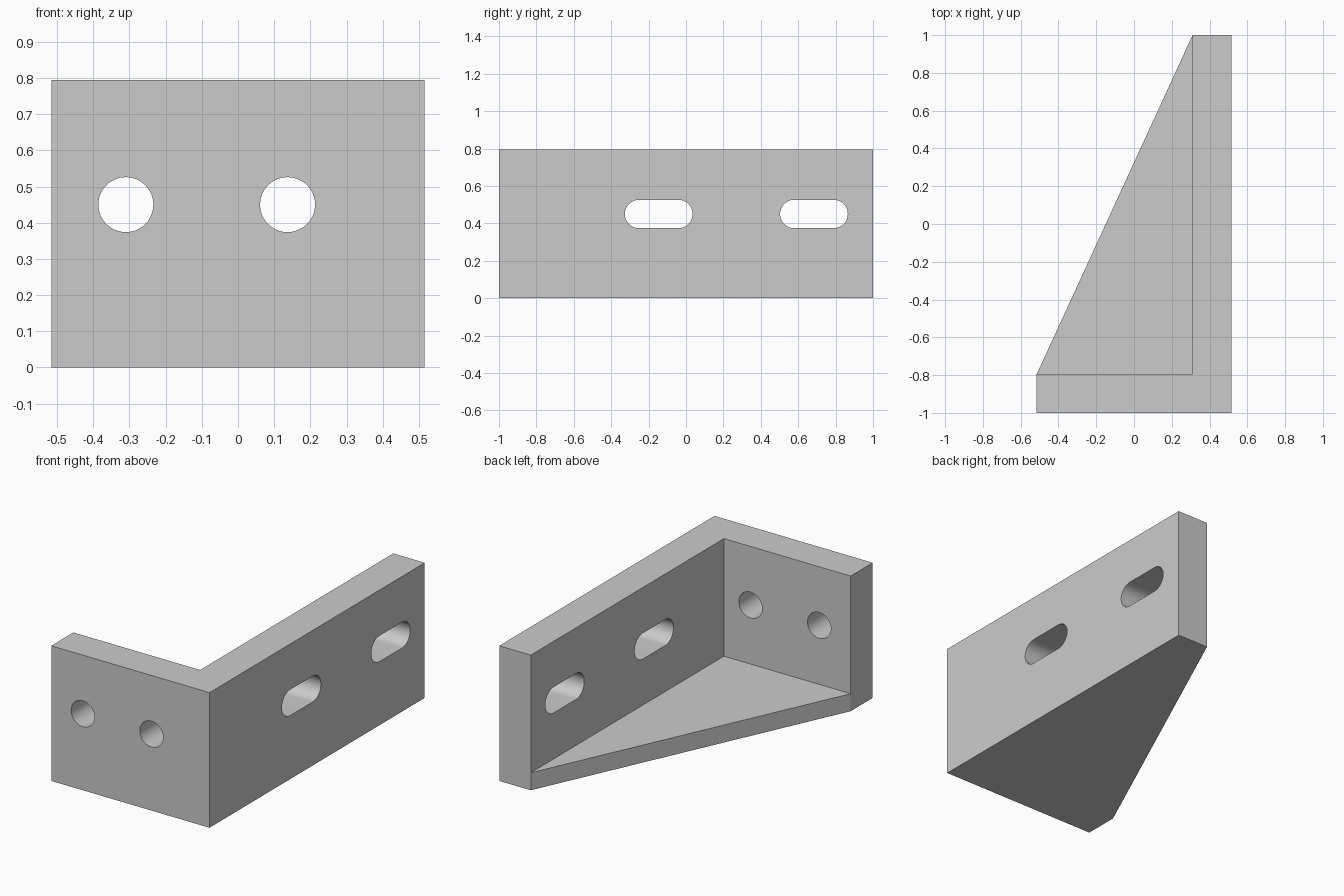
import bpy, bmesh
from math import pi, cos, sin, radians
from mathutils import Matrix

cube = bpy.data.objects.get("Cube")
if cube:
    bpy.data.objects.remove(cube, do_unlink=True)

HEIGHT, WALL, FLOOR = 0.795, 0.205, 0.103
HALF_X, HALF_Y = 0.515, 1.0
HOLE_Z, HOLE_R = 0.45, 0.076
INNER_X, INNER_Y = HALF_X - WALL, -HALF_Y + WALL

metal = bpy.data.materials.new("light grey metal")
metal.use_nodes = True
grey = (0.6, 0.6, 0.6, 1)
metal.diffuse_color = grey
metal.node_tree.nodes["Principled BSDF"].inputs["Base Color"].default_value = grey


def prism(name, outline, low, high, matrix=Matrix()):
    """Extrude a counter-clockwise outline from low to high along local z."""
    bm = bmesh.new()
    face = bm.faces.new([bm.verts.new((x, y, low)) for x, y in outline])
    top = bmesh.ops.extrude_face_region(bm, geom=[face])["geom"]
    bmesh.ops.translate(bm, vec=(0, 0, high - low),
                        verts=[v for v in top if isinstance(v, bmesh.types.BMVert)])
    bm.transform(matrix)
    bmesh.ops.recalc_face_normals(bm, faces=bm.faces)
    mesh = bpy.data.meshes.new(name)
    bm.to_mesh(mesh)
    bm.free()
    mesh.materials.append(metal)
    obj = bpy.data.objects.new(name, mesh)
    bpy.context.collection.objects.link(obj)
    return obj


def slot_outline(straight, radius, steps=24):
    """Rounded slot; a straight length of zero gives a circle."""
    points = []
    for side, start in ((1, -pi / 2), (-1, pi / 2)):
        count = steps + 1 if straight else steps
        for i in range(count):
            a = start + pi * i / steps
            points.append((side * straight / 2 + radius * cos(a), radius * sin(a)))
    return points


def cut(target, cutter):
    cutter.hide_render = True
    mod = target.modifiers.new("cut", 'BOOLEAN')
    mod.operation = 'DIFFERENCE'
    mod.solver = 'EXACT'
    mod.object = cutter
    bpy.context.view_layer.objects.active = target
    bpy.ops.object.modifier_apply(modifier=mod.name)
    bpy.data.objects.remove(cutter, do_unlink=True)


# Solid body of the bracket, with its sloping side
bracket = prism("angle_bracket", [
    (-HALF_X, -HALF_Y), (HALF_X, -HALF_Y), (HALF_X, HALF_Y),
    (INNER_X, HALF_Y), (-HALF_X, INNER_Y)], 0, HEIGHT)

# Pocket that leaves two walls and a thin triangular floor
cut(bracket, prism("pocket_cutter", [
    (-1, INNER_Y), (INNER_X, INNER_Y), (INNER_X, 1.5), (-1, 1.5)], FLOOR, 1))

# Round holes through the short front wall
for x in (-0.31, 0.137):
    place = Matrix.Translation((x, -HALF_Y, HOLE_Z)) @ Matrix.Rotation(pi / 2, 4, 'X')
    cut(bracket, prism("hole_cutter", slot_outline(0, HOLE_R), -0.4, 0.1, place))

# Long slots through the side wall
upright = Matrix(((0, 0, 1), (1, 0, 0), (0, 1, 0))).to_4x4()
for y in (-0.146, 0.684):
    place = Matrix.Translation((HALF_X, y, HOLE_Z)) @ upright
    cut(bracket, prism("slot_cutter", slot_outline(0.21, HOLE_R), -0.4, 0.1, place))

# Smooth hole walls, sharp body edges
bpy.ops.object.select_all(action='DESELECT')
bracket.select_set(True)
bpy.context.view_layer.objects.active = bracket
bpy.ops.object.shade_smooth_by_angle(angle=radians(20))
